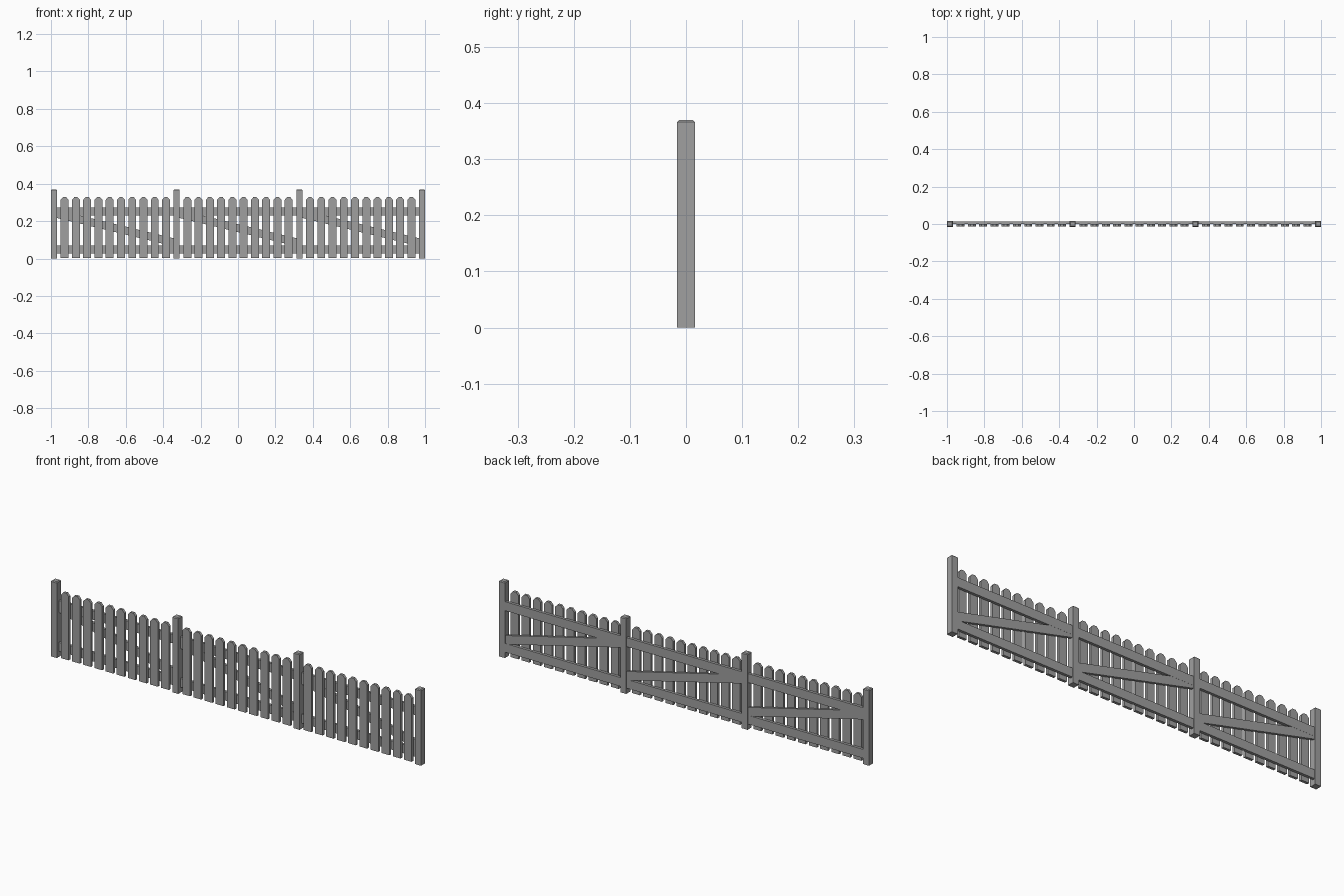
import bpy, bmesh, math
from mathutils import Matrix, Vector

cube = bpy.data.objects.get("Cube")
if cube:
    bpy.data.objects.remove(cube, do_unlink=True)

GREY = (0.35, 0.35, 0.35, 1.0)
wood = bpy.data.materials.new("weathered_grey_wood")
wood.use_nodes = True
wood.diffuse_color = GREY
wood.node_tree.nodes["Principled BSDF"].inputs["Base Color"].default_value = GREY


def finish(name, bm):
    bmesh.ops.recalc_face_normals(bm, faces=bm.faces)
    mesh = bpy.data.meshes.new(name)
    bm.to_mesh(mesh)
    bm.free()
    mesh.materials.append(wood)
    obj = bpy.data.objects.new(name, mesh)
    bpy.context.scene.collection.objects.link(obj)
    return obj


def board(name, outline, y_front, y_back):
    """Extrude an outline in the xz plane between two depths."""
    bm = bmesh.new()
    face = bm.faces.new([bm.verts.new((x, y_front, z)) for x, z in outline])
    out = bmesh.ops.extrude_face_region(bm, geom=[face])
    verts = [v for v in out["geom"] if isinstance(v, bmesh.types.BMVert)]
    bmesh.ops.translate(bm, verts=verts, vec=(0, y_back - y_front, 0))
    return finish(name, bm)


def post(name, x):
    """Square post with a chamfered top."""
    bm = bmesh.new()
    size = Matrix.Diagonal((POST_W, POST_W, POST_H, 1))
    bmesh.ops.create_cube(bm, size=1, matrix=Matrix.Translation((x, 0, POST_H / 2)) @ size)
    rim = [e for e in bm.edges if all(v.co.z > POST_H / 2 for v in e.verts)]
    bmesh.ops.bevel(bm, geom=rim, offset=0.004, segments=1, affect='EDGES')
    return finish(name, bm)


POST_W, POST_H = 0.032, 0.37
BAY = 0.656
PICKETS = 10
PITCH = 0.0602
HALF = 0.021

# Posts
for i in range(4):
    post(f"post_{i + 1}", (i - 1.5) * BAY)

for bay in range(3):
    cx = (bay - 1) * BAY
    left, right = cx - BAY / 2, cx + BAY / 2

    # Horizontal rails
    for label, low, high in (("lower", 0.027, 0.07), ("upper", 0.23, 0.274)):
        board(f"{label}_rail_{bay + 1}",
              [(left, low), (right, low), (right, high), (left, high)], 0.0, 0.013)

    # Diagonal brace, upright cut ends hidden in the posts
    t = 0.0215
    za, zb = 0.242, 0.083
    board(f"brace_{bay + 1}",
          [(left, za - t), (right, zb - t), (right, zb + t), (left, za + t)], 0.0005, 0.0125)

    # Pickets with clipped tops
    for k in range(PICKETS):
        x = cx + (k - (PICKETS - 1) / 2) * PITCH
        board(f"picket_{bay + 1}_{k + 1}",
              [(x - HALF, 0.004), (x + HALF, 0.004), (x + HALF, 0.314),
               (x + HALF * 0.4, 0.328), (x - HALF * 0.4, 0.328), (x - HALF, 0.314)],
              -0.013, 0.0)
